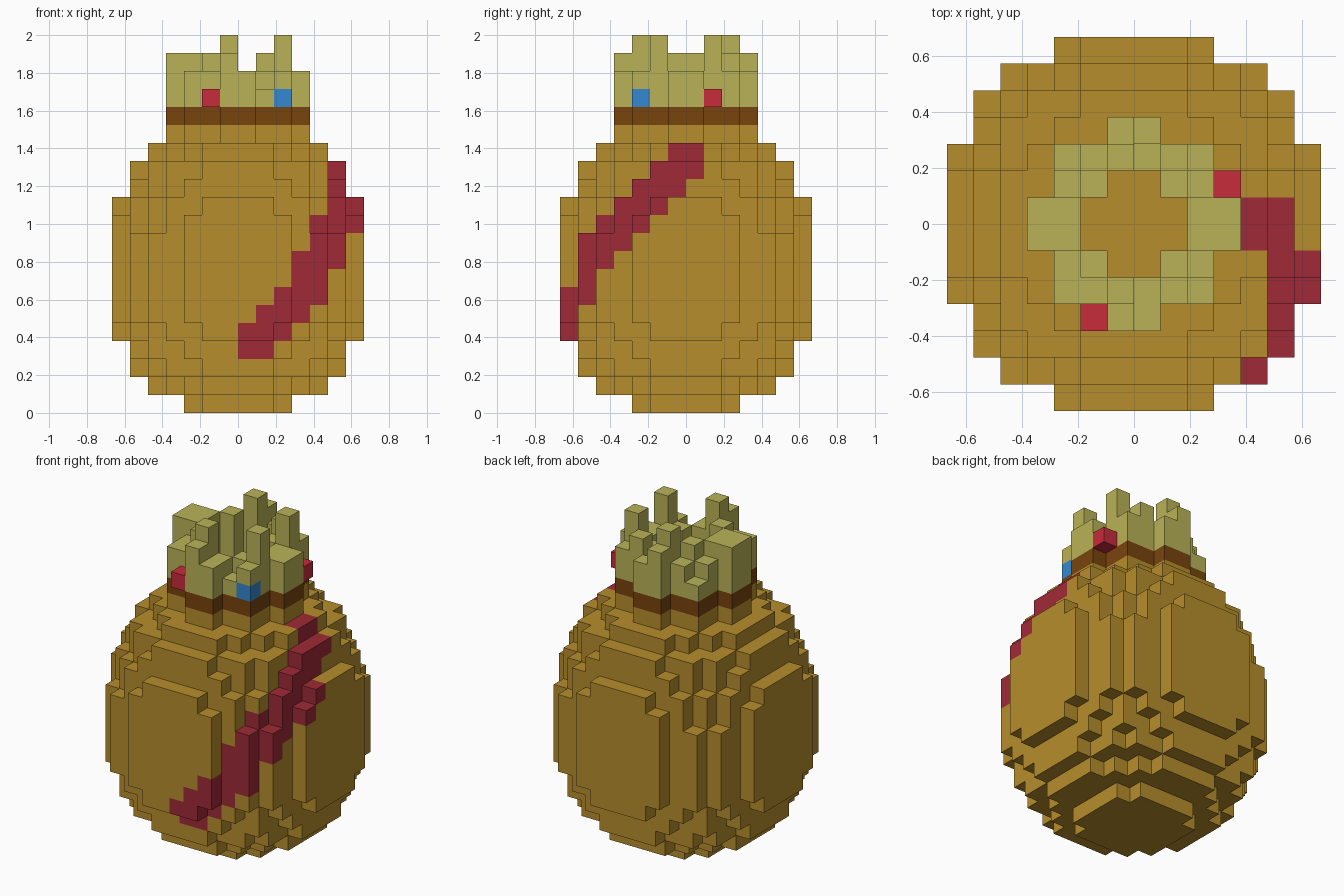
import bpy, bmesh

if "Cube" in bpy.data.objects:
    bpy.data.objects.remove(bpy.data.objects["Cube"])

U = 2 / 21  # edge length of one cube

def material(name, rgb):
    m = bpy.data.materials.new(name)
    m.diffuse_color = (*rgb, 1)
    m.use_nodes = True
    m.node_tree.nodes["Principled BSDF"].inputs["Base Color"].default_value = m.diffuse_color
    return m

MATS = {
    "sack": material("gold cloth", (0.47, 0.27, 0.025)),
    "sash": material("dark red", (0.35, 0.023, 0.037)),
    "tie_band": material("brown", (0.19, 0.058, 0.004)),
    "crown": material("straw", (0.49, 0.45, 0.098)),
    "red_gems": material("bright red", (0.58, 0.025, 0.045)),
    "blue_gem": material("blue", (0.034, 0.246, 0.63)),
}
cells = {}  # (x, y, layer) -> part name

def disc(t):
    """Cube columns whose centres lie inside a circle of squared radius t."""
    return [(x, y) for x in range(-7, 7) for y in range(-7, 7)
            if (x + .5) ** 2 + (y + .5) ** 2 <= t]

# Sack body: squared radius of each layer, bottom to neck
for k, t in enumerate([9, 23, 33, 41, 47, 51, 52, 52, 52, 51, 49, 46, 39, 33, 23, 13]):
    for x, y in disc(t):
        cells[x, y, k] = "sack"

# Diagonal sash: layer -> x range, y range
SASH = {3: (0, 2, -7, -5), 4: (0, 3, -7, -5), 5: (1, 4, -7, -5), 6: (2, 5, -7, -5),
        7: (3, 5, -6, -5), 8: (3, 6, -6, -4), 9: (4, 6, -6, -3), 10: (4, 7, -5, -2),
        11: (5, 7, -4, -1), 12: (5, 6, -3, 0), 13: (5, 6, -2, 1), 14: (4, 5, -1, 1)}
for k, (x0, x1, y0, y1) in SASH.items():
    for x in range(x0, x1):
        for y in range(y0, y1):
            if (x, y, k) in cells:
                cells[x, y, k] = "sash"

# Tie band around the filled neck, ragged crown above it
hole = set(disc(3))
tops = {(-1, 2): 21, (2, -2): 21, (-1, -3): 21, (2, 1): 21,
        (-1, -4): 20, (-1, 3): 20, (-2, 1): 20, (-2, -2): 20, (1, 2): 20,
        (1, -3): 18, (-3, 2): 18, (0, 2): 18}
for x in (-4, -3):
    for y in (-1, 0):
        tops[x, y] = 20
for x, y in disc(13):
    cells[x, y, 16] = "sack" if (x, y) in hole else "tie_band"
    if (x, y) not in hole:
        for k in range(17, tops.get((x, y), 19)):
            cells[x, y, k] = "crown"

# Gems
cells[-2, -4, 17] = cells[3, 1, 17] = "red_gems"
cells[2, -3, 17] = "blue_gem"

def build(part):
    """Make one object from the exposed cube faces of a part."""
    bm = bmesh.new()
    verts = {}
    for c, name in cells.items():
        if name != part:
            continue
        for axis in range(3):
            for side in (0, 1):
                n = list(c)
                n[axis] += 2 * side - 1
                if tuple(n) in cells:
                    continue
                b, d = (axis + 1) % 3, (axis + 2) % 3
                ring = []
                for p, q in ((0, 0), (1, 0), (1, 1), (0, 1)):
                    v = list(c)
                    v[axis] += side
                    v[b] += p
                    v[d] += q
                    v = tuple(v)
                    if v not in verts:
                        verts[v] = bm.verts.new([i * U for i in v])
                    ring.append(verts[v])
                bm.faces.new(ring if side else ring[::-1])
    mesh = bpy.data.meshes.new(part)
    bm.to_mesh(mesh)
    bm.free()
    mesh.materials.append(MATS[part])
    bpy.context.collection.objects.link(bpy.data.objects.new(part, mesh))

for part in MATS:
    build(part)
